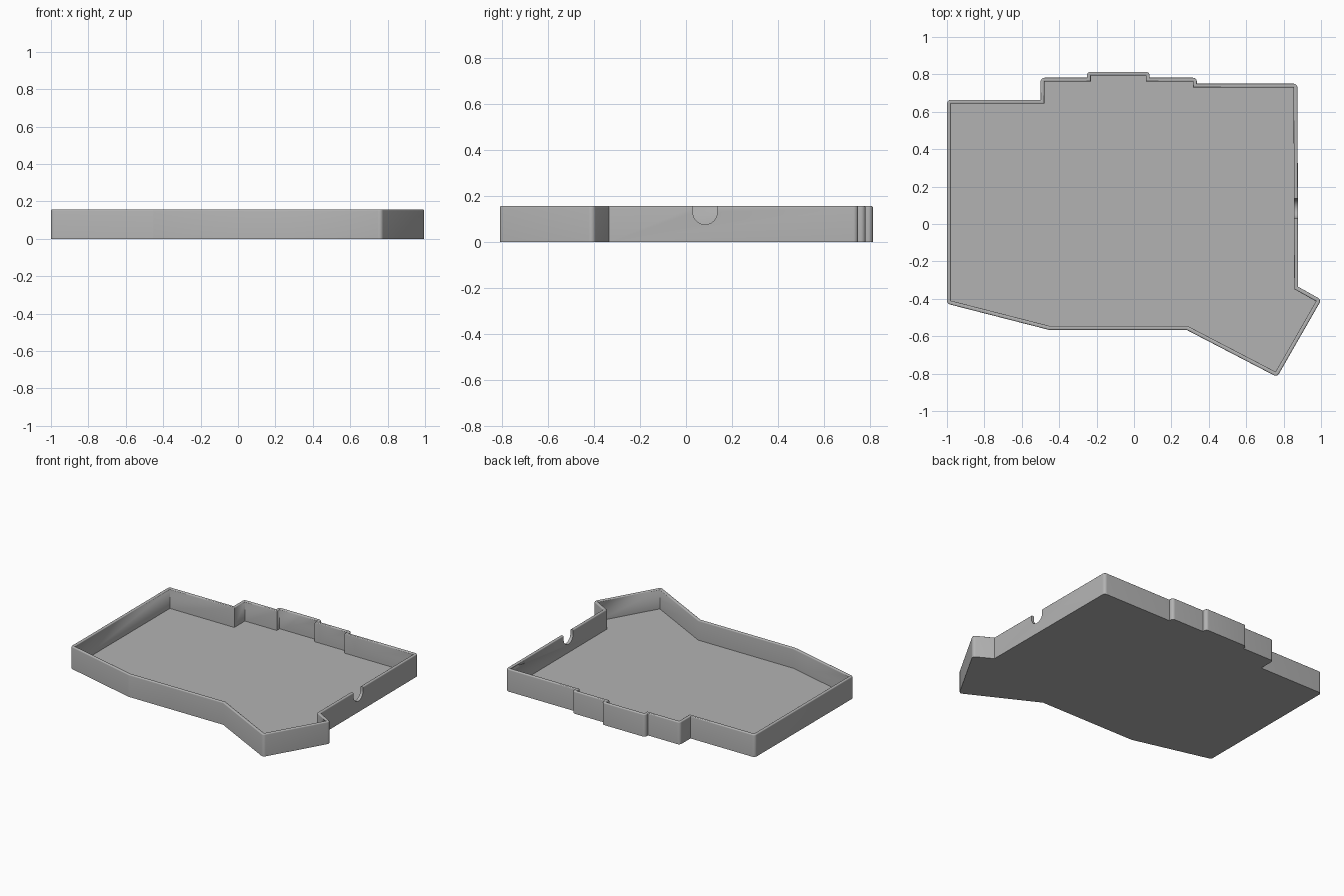
import bpy, bmesh, math
from mathutils import Vector

if "Cube" in bpy.data.objects:
    bpy.data.objects.remove(bpy.data.objects["Cube"])

HEIGHT, FLOOR, WALL, FILLET = 0.157, 0.018, 0.021, 0.007

# Inner cavity outline, clockwise from the back left corner
INNER = [(-0.979, 0.643), (-0.479, 0.643), (-0.479, 0.761), (-0.231, 0.761),
         (-0.231, 0.793), (0.063, 0.793), (0.063, 0.761), (0.315, 0.761),
         (0.315, 0.729), (0.853, 0.729), (0.857, -0.348), (0.973, -0.413),
         (0.757, -0.790), (0.286, -0.545), (-0.452, -0.545), (-0.979, -0.410)]
INNER = [Vector(p) for p in reversed(INNER)]


def offset_ring(d, z, steps=8):
    """Offset the outline outward: round at convex corners, mitred at concave."""
    ring = []
    for i, p in enumerate(INNER):
        a = (p - INNER[i - 1]).normalized()
        b = (INNER[(i + 1) % len(INNER)] - p).normalized()
        na, nb = Vector((a.y, -a.x)), Vector((b.y, -b.x))
        if a.cross(b) > 0:
            for k in range(steps + 1):
                n = na.slerp(nb, k / steps)
                ring.append((*(p + n * d), z))
        else:
            ring.append((*(p + (na + nb) * d / (1 + na.dot(nb))), z))
    return ring


# Wall section from the bottom outside edge over the rim to the floor
section = [(WALL, 0)]
for k in range(5):
    t = math.pi / 2 * k / 4
    section.append((WALL - FILLET + FILLET * math.cos(t), HEIGHT - FILLET + FILLET * math.sin(t)))
for k in range(5):
    t = math.pi / 2 * (1 + k / 4)
    section.append((FILLET + FILLET * math.cos(t), HEIGHT - FILLET + FILLET * math.sin(t)))
section.append((0, FLOOR))

# Tray: walls, base and cavity floor
bm = bmesh.new()
rings = [[bm.verts.new(c) for c in offset_ring(d, z)] for d, z in section]
for lo, hi in zip(rings, rings[1:]):
    for i in range(len(lo)):
        j = (i + 1) % len(lo)
        bm.faces.new((lo[i], lo[j], hi[j], hi[i]))
bm.faces.new(rings[0][::-1])
bm.faces.new(rings[-1])
bmesh.ops.remove_doubles(bm, verts=bm.verts, dist=1e-5)
bmesh.ops.recalc_face_normals(bm, faces=bm.faces)
mesh = bpy.data.meshes.new("case_tray")
bm.to_mesh(mesh)
bm.free()
tray = bpy.data.objects.new("case_tray", mesh)
bpy.context.collection.objects.link(tray)

grey = bpy.data.materials.new("grey plastic")
grey.diffuse_color = (0.45, 0.45, 0.45, 1)
grey.use_nodes = True
grey.node_tree.nodes["Principled BSDF"].inputs["Base Color"].default_value = grey.diffuse_color
mesh.materials.append(grey)

# Cutter for the U-shaped cable notch in the right wall
R, CY, CZ = 0.053, 0.083, 0.13
bm = bmesh.new()
outline = [(CY + R * math.cos(math.pi * (1 + k / 24)), CZ + R * math.sin(math.pi * (1 + k / 24)))
           for k in range(25)] + [(CY + R, 0.3), (CY - R, 0.3)]
face = bm.faces.new([bm.verts.new((0.8, y, z)) for y, z in outline])
ext = bmesh.ops.extrude_face_region(bm, geom=[face])
bmesh.ops.translate(bm, vec=(0.15, 0, 0),
                    verts=[g for g in ext["geom"] if isinstance(g, bmesh.types.BMVert)])
bmesh.ops.recalc_face_normals(bm, faces=bm.faces)
cut_mesh = bpy.data.meshes.new("notch_cutter")
bm.to_mesh(cut_mesh)
bm.free()
cut_mesh.materials.append(grey)
cutter = bpy.data.objects.new("notch_cutter", cut_mesh)
bpy.context.collection.objects.link(cutter)
cutter.hide_render = True

bpy.context.view_layer.objects.active = tray
tray.select_set(True)
mod = tray.modifiers.new("cable_notch", "BOOLEAN")
mod.operation, mod.solver, mod.object = "DIFFERENCE", "EXACT", cutter
bpy.ops.object.modifier_apply(modifier=mod.name)
bpy.data.objects.remove(cutter)
bpy.ops.object.shade_smooth_by_angle(angle=math.radians(30))
